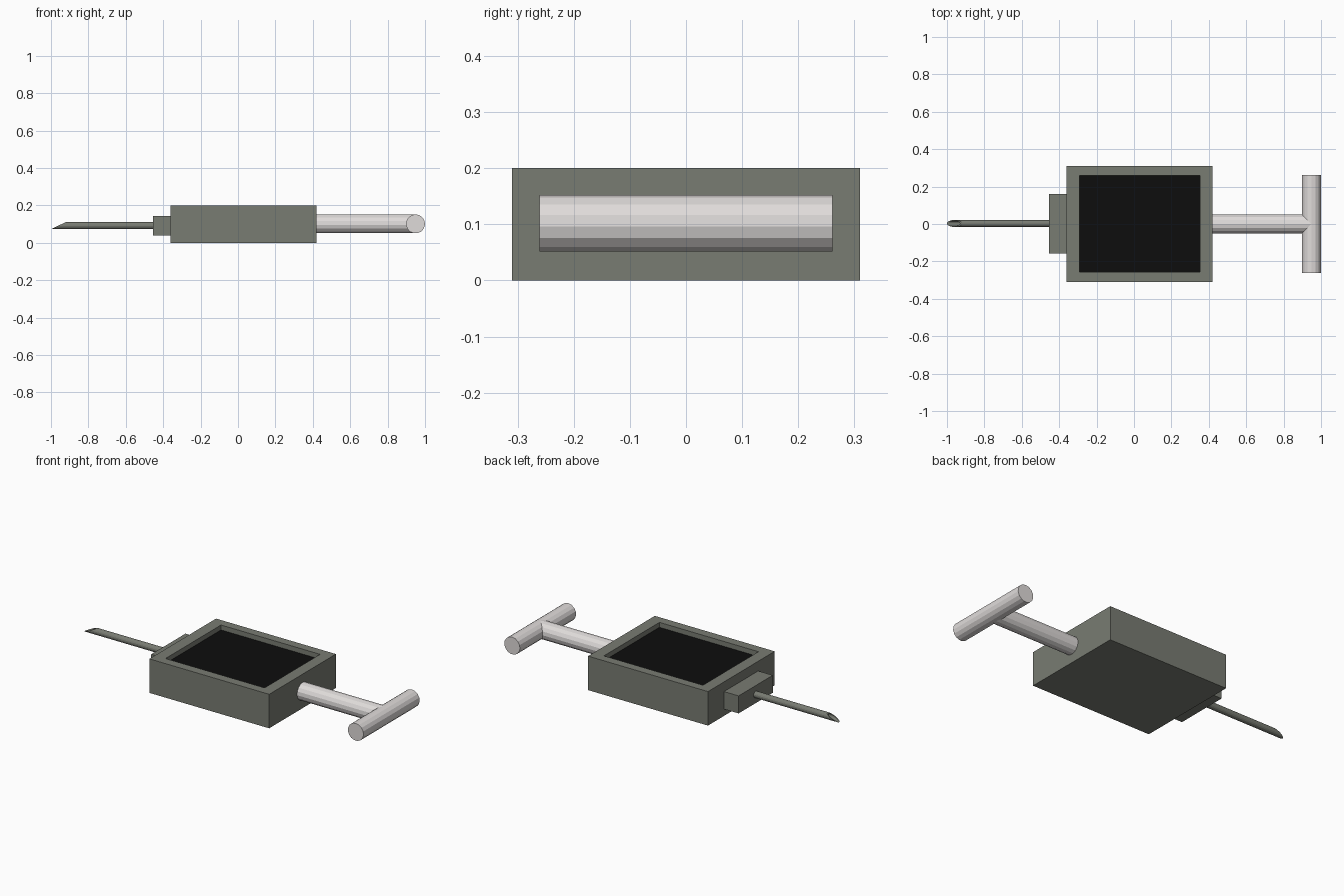
import bpy, bmesh, math
from mathutils import Vector

if "Cube" in bpy.data.objects:
    bpy.data.objects.remove(bpy.data.objects["Cube"])


def material(name, rgb):
    m = bpy.data.materials.new(name)
    m.diffuse_color = (*rgb, 1)
    m.use_nodes = True
    m.node_tree.nodes["Principled BSDF"].inputs["Base Color"].default_value = m.diffuse_color
    return m


CASING = material("casing_grey", (0.19, 0.20, 0.17))
METAL = material("light_metal", (0.74, 0.71, 0.70))
BLACK = material("screen_black", (0.004, 0.004, 0.004))


def finish(bm, name, mat):
    bmesh.ops.recalc_face_normals(bm, faces=bm.faces)
    me = bpy.data.meshes.new(name)
    bm.to_mesh(me)
    bm.free()
    me.materials.append(mat)
    ob = bpy.data.objects.new(name, me)
    bpy.context.collection.objects.link(ob)
    return ob


def box(name, lo, hi, mat, recess=None):
    """Box between two corners; recess = (x0, x1, y0, y1, depth) sunk in the top."""
    bm = bmesh.new()
    bmesh.ops.create_cube(bm, size=1)
    for v in bm.verts:
        v.co = [hi[i] if v.co[i] > 0 else lo[i] for i in range(3)]
    if recess:
        x0, x1, y0, y1, depth = recess
        bm.normal_update()
        top = max(bm.faces, key=lambda f: f.calc_center_median().z)
        bmesh.ops.inset_region(bm, faces=[top], thickness=0.05)
        mid = top.calc_center_median()
        for v in top.verts:
            v.co.x = x1 if v.co.x > mid.x else x0
            v.co.y = y1 if v.co.y > mid.y else y0
        floor = bmesh.ops.extrude_discrete_faces(bm, faces=[top])["faces"][0]
        bmesh.ops.translate(bm, verts=floor.verts, vec=(0, 0, -depth))
    return finish(bm, name, mat)


def loft(name, rings, mat):
    """Skin a list of point rings and cap both ends."""
    bm = bmesh.new()
    loops = [[bm.verts.new(p) for p in ring] for ring in rings]
    n = len(loops[0])
    for a, b in zip(loops, loops[1:]):
        for i in range(n):
            j = (i + 1) % n
            bm.faces.new((a[i], a[j], b[j], b[i]))
    bm.faces.new(loops[0])
    bm.faces.new(loops[-1])
    return finish(bm, name, mat)


def circle(r, n):
    # first point at the top
    return [(r * math.sin(2 * math.pi * i / n), r * math.cos(2 * math.pi * i / n))
            for i in range(n)]


# casing with sunken display
box("casing", (-0.36, -0.31, 0), (0.42, 0.31, 0.2), CASING,
    recess=(-0.292, 0.353, -0.257, 0.259, 0.03))
box("screen", (-0.292, -0.257, 0.165), (0.353, 0.259, 0.171), BLACK)

# block that holds the needle
box("needle_mount", (-0.455, -0.157, 0.04), (-0.36, 0.161, 0.143), CASING)

# hollow needle with a slanted tip
NY, NZ, NR = 0.003, 0.092, 0.019


def needle_ring(x, r, slant=False):
    return [Vector((x + ((c + NR) / (2 * NR) * 0.08 if slant else 0), NY + s, NZ + c))
            for s, c in circle(r, 15)]


loft("needle", [needle_ring(-0.45, NR), needle_ring(-1, NR, True),
                needle_ring(-1, NR * 0.75, True), needle_ring(-0.8, NR * 0.75)], CASING)

# T-shaped handle
grip = circle(0.051, 15)
loft("handle_shaft", [[(x, s, 0.101 + c) for s, c in grip] for x in (0.41, 0.949)], METAL)
loft("handle_grip", [[(0.949 + s, y, 0.101 + c) for s, c in grip]
                     for y in (-0.261, 0.261)], METAL)
